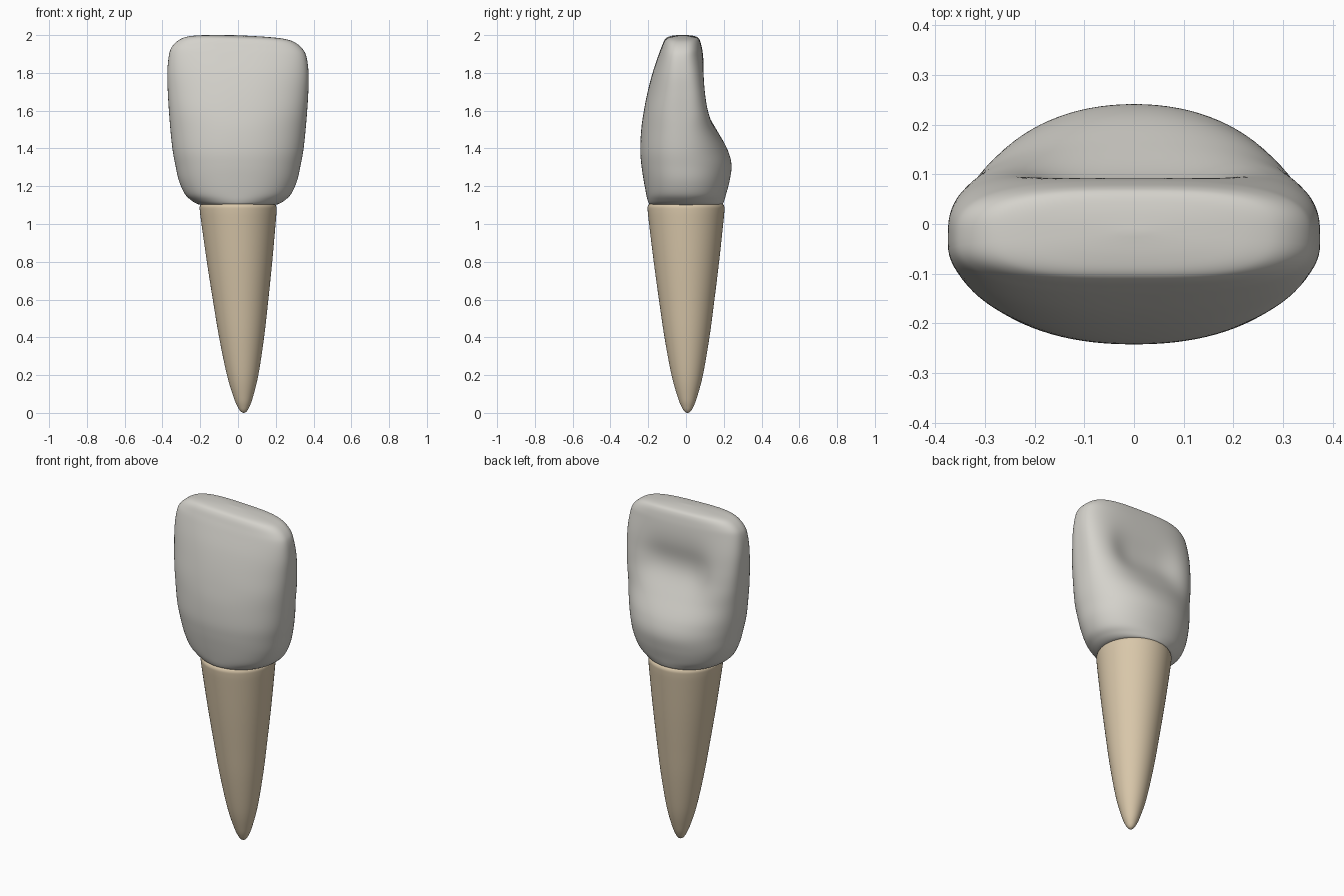
import bpy, bmesh, math

if "Cube" in bpy.data.objects:
    bpy.data.objects.remove(bpy.data.objects["Cube"])

SEG = 96


def material(name, rgb):
    m = bpy.data.materials.new(name)
    m.diffuse_color = (*rgb, 1)
    m.use_nodes = True
    m.node_tree.nodes["Principled BSDF"].inputs["Base Color"].default_value = m.diffuse_color
    return m


def smooth_rows(rows, steps=6):
    """Catmull-Rom interpolation through rows of numbers."""
    out = []
    for i in range(len(rows) - 1):
        p0, p1 = rows[max(i - 1, 0)], rows[i]
        p2, p3 = rows[i + 1], rows[min(i + 2, len(rows) - 1)]
        for s in range(steps):
            t = s / steps
            out.append([0.5 * (2 * b + (c - a) * t + (2 * a - 5 * b + 4 * c - d) * t * t
                               + (3 * b - a - 3 * c + d) * t ** 3)
                        for a, b, c, d in zip(p0, p1, p2, p3)])
    return out + [list(rows[-1])]


def loft(name, rings, mat):
    """Skin a stack of closed rings and cap both ends."""
    bm = bmesh.new()
    loops = [[bm.verts.new(p) for p in ring] for ring in rings]
    for a, b in zip(loops, loops[1:]):
        for i in range(SEG):
            j = (i + 1) % SEG
            bm.faces.new((a[i], a[j], b[j], b[i]))
    bm.faces.new(loops[0][::-1])
    bm.faces.new(loops[-1])
    bmesh.ops.recalc_face_normals(bm, faces=bm.faces)
    for f in bm.faces:
        f.smooth = True
    me = bpy.data.meshes.new(name)
    bm.to_mesh(me)
    bm.free()
    me.materials.append(mat)
    ob = bpy.data.objects.new(name, me)
    bpy.context.collection.objects.link(ob)
    return ob


def spow(v, e):
    return math.copysign(abs(v) ** e, v)


def crown_ring(z, half, front, back, mid, nf, nb):
    """Superellipse section with separate front and back halves."""
    pts = []
    fossa = 0.04 * math.exp(-((z - 1.66) / 0.13) ** 2)
    tilt = min(max((z - 1.5) / 0.4, 0), 1)
    for i in range(SEG):
        a = 2 * math.pi * i / SEG
        c, s = math.cos(a), math.sin(a)
        n = nb if s > 0 else nf
        x = half * spow(c, 2 / n)
        depth = back - mid if s > 0 else mid - front
        y = mid + depth * spow(s, 2 / n)
        if s > 0:  # shallow hollow in the back face
            y -= fossa * math.exp(-(x / 0.21) ** 4) * min(1, s * 2)
        pts.append((x, y, z - 0.032 * x * tilt))
    return pts


def root_ring(z, r):
    k = 1 - z / 1.1
    return [(0.03 * k + r * math.cos(2 * math.pi * i / SEG),
             0.008 * k + r * math.sin(2 * math.pi * i / SEG), z) for i in range(SEG)]


enamel = material("enamel grey", (0.66, 0.645, 0.60))
dentine = material("root tan", (0.69, 0.57, 0.40))

# Crown: z, half width, front y, back y, widest y, front and back exponents
crown_rows = [
    (1.100, 0.185, -0.180, 0.180, 0.000, 2.0, 2.0),
    (1.106, 0.215, -0.194, 0.194, 0.000, 2.0, 2.0),
    (1.125, 0.247, -0.203, 0.203, 0.000, 2.1, 2.0),
    (1.160, 0.282, -0.211, 0.213, -0.005, 2.2, 2.1),
    (1.230, 0.313, -0.224, 0.231, -0.010, 2.2, 2.1),
    (1.310, 0.331, -0.236, 0.241, -0.018, 2.2, 2.1),
    (1.390, 0.346, -0.242, 0.222, -0.025, 2.2, 2.2),
    (1.500, 0.358, -0.237, 0.170, -0.030, 2.2, 2.6),
    (1.600, 0.366, -0.223, 0.136, -0.032, 2.3, 3.2),
    (1.700, 0.372, -0.203, 0.116, -0.035, 2.3, 3.5),
    (1.800, 0.374, -0.177, 0.104, -0.035, 2.4, 3.3),
    (1.890, 0.364, -0.147, 0.092, -0.033, 2.6, 3.0),
    (1.935, 0.344, -0.130, 0.084, -0.027, 2.8, 3.0),
    (1.970, 0.303, -0.115, 0.074, -0.022, 3.0, 3.0),
    (1.987, 0.250, -0.098, 0.060, -0.020, 3.0, 3.0),
    (1.995, 0.160, -0.065, 0.030, -0.018, 2.8, 2.8),
    (1.999, 0.020, -0.022, -0.012, -0.017, 2.0, 2.0),
]
loft("crown", [crown_ring(*r) for r in smooth_rows(crown_rows)], enamel)

# Root: z and radius, leaning slightly towards its tip
root_rows = [(0.0, 0.003), (0.008, 0.016), (0.03, 0.030), (0.08, 0.050), (0.2, 0.083),
             (0.4, 0.119), (0.6, 0.147), (0.8, 0.173), (1.0, 0.196), (1.07, 0.203),
             (1.095, 0.202), (1.107, 0.190), (1.11, 0.16)]
loft("root", [root_ring(*r) for r in smooth_rows(root_rows)], dentine)
